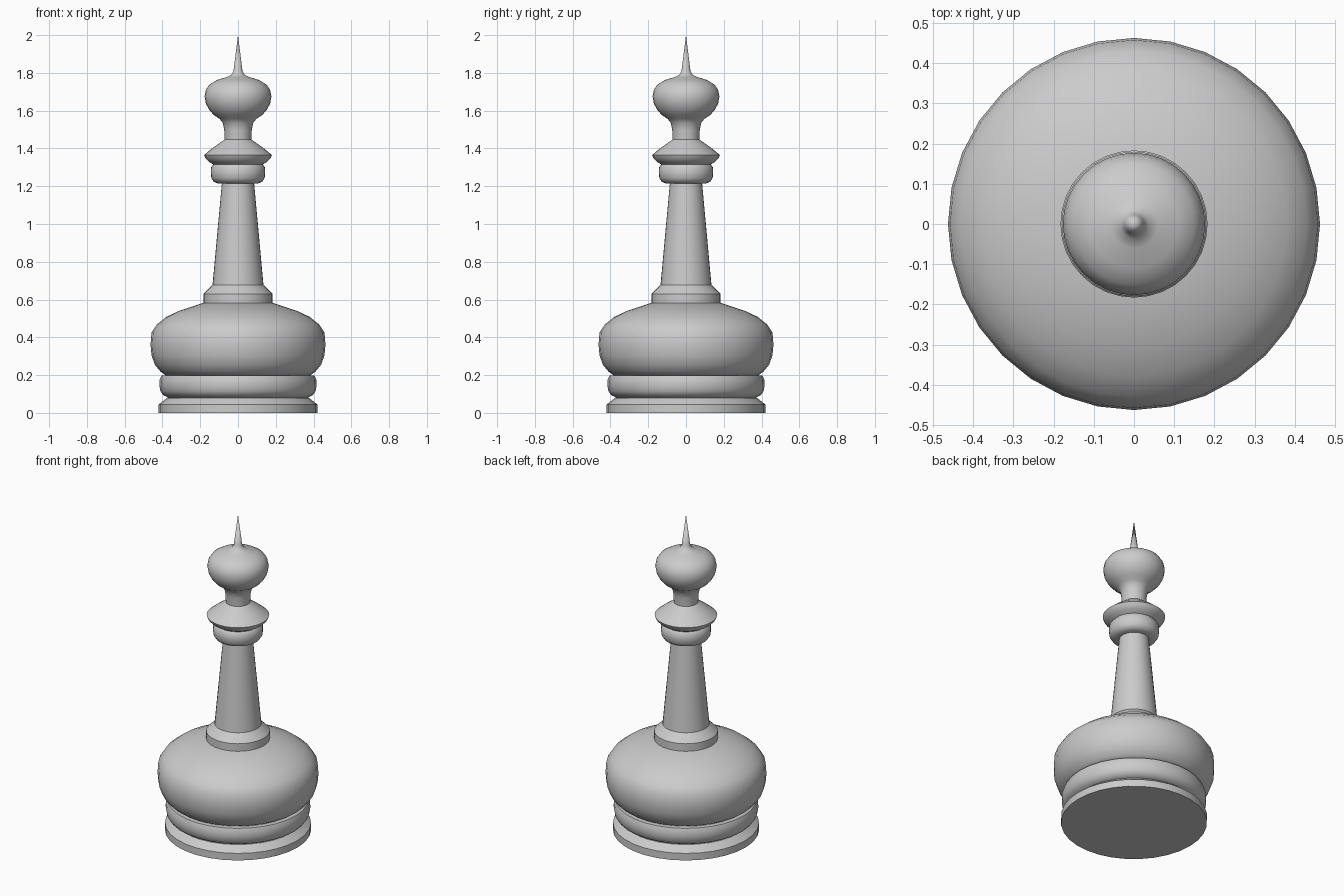
import bpy, bmesh, math

if "Cube" in bpy.data.objects:
    bpy.data.objects.remove(bpy.data.objects["Cube"])

SIDES = 32
grey = bpy.data.materials.new("plain_grey")
grey.diffuse_color = (0.6, 0.6, 0.6, 1)
grey.use_nodes = True
grey.node_tree.nodes["Principled BSDF"].inputs["Base Color"].default_value = grey.diffuse_color


def lathe(name, profile, angle=30):
    """Turn a bottom-to-top (radius, height) profile into a closed solid."""
    bm = bmesh.new()
    rings = []
    for r, z in profile:
        if r == 0:
            rings.append([bm.verts.new((0, 0, z))] * SIDES)
        else:
            rings.append([bm.verts.new((r * math.cos(2 * math.pi * i / SIDES),
                                        r * math.sin(2 * math.pi * i / SIDES), z))
                          for i in range(SIDES)])
    for a, b in zip(rings, rings[1:]):
        for i in range(SIDES):
            j = (i + 1) % SIDES
            quad = [a[i], a[j], b[j], b[i]]
            bm.faces.new(list(dict.fromkeys(quad)))
    # end caps
    if profile[0][0] > 0:
        bm.faces.new(rings[0][::-1])
    if profile[-1][0] > 0:
        bm.faces.new(rings[-1])
    me = bpy.data.meshes.new(name)
    bm.to_mesh(me)
    bm.free()
    me.materials.append(grey)
    ob = bpy.data.objects.new(name, me)
    bpy.context.collection.objects.link(ob)
    bpy.ops.object.select_all(action='DESELECT')
    ob.select_set(True)
    bpy.context.view_layer.objects.active = ob
    bpy.ops.object.shade_smooth_by_angle(angle=math.radians(angle))


# foot plate with bevelled top
lathe("foot_plate", [(0.42, 0), (0.42, 0.045), (0.375, 0.08)])
# rounded ring above the foot
lathe("foot_ring", [(0.37, 0.08), (0.397, 0.095), (0.411, 0.115), (0.416, 0.145),
                    (0.415, 0.175), (0.406, 0.197)])
# wide squashed body
lathe("body", [(0.38, 0.197), (0.41, 0.218), (0.44, 0.255), (0.458, 0.305), (0.463, 0.36),
               (0.458, 0.425), (0.43, 0.468), (0.38, 0.508), (0.31, 0.541), (0.185, 0.582)], 40)
# collar under the shaft
lathe("collar", [(0.183, 0.575), (0.183, 0.63), (0.135, 0.677)])
# tapered shaft
lathe("shaft", [(0.135, 0.675), (0.085, 1.22)])
# rounded ring on top of the shaft
lathe("shaft_ring", [(0.105, 1.214), (0.128, 1.223), (0.141, 1.243), (0.144, 1.27),
                     (0.143, 1.3), (0.13, 1.316)], 50)
# flared disc
lathe("flared_disc", [(0.13, 1.315), (0.155, 1.33), (0.172, 1.347), (0.18, 1.365),
                      (0.135, 1.402), (0.07, 1.448)])
# neck and bulb finial with spike
lathe("finial", [(0.07, 1.445), (0.073, 1.5), (0.08, 1.535), (0.098, 1.557), (0.128, 1.577),
                 (0.153, 1.605), (0.17, 1.637), (0.177, 1.675), (0.17, 1.71), (0.15, 1.739),
                 (0.11, 1.763), (0.06, 1.778), (0.035, 1.79), (0.024, 1.81), (0, 2.0)], 60)
